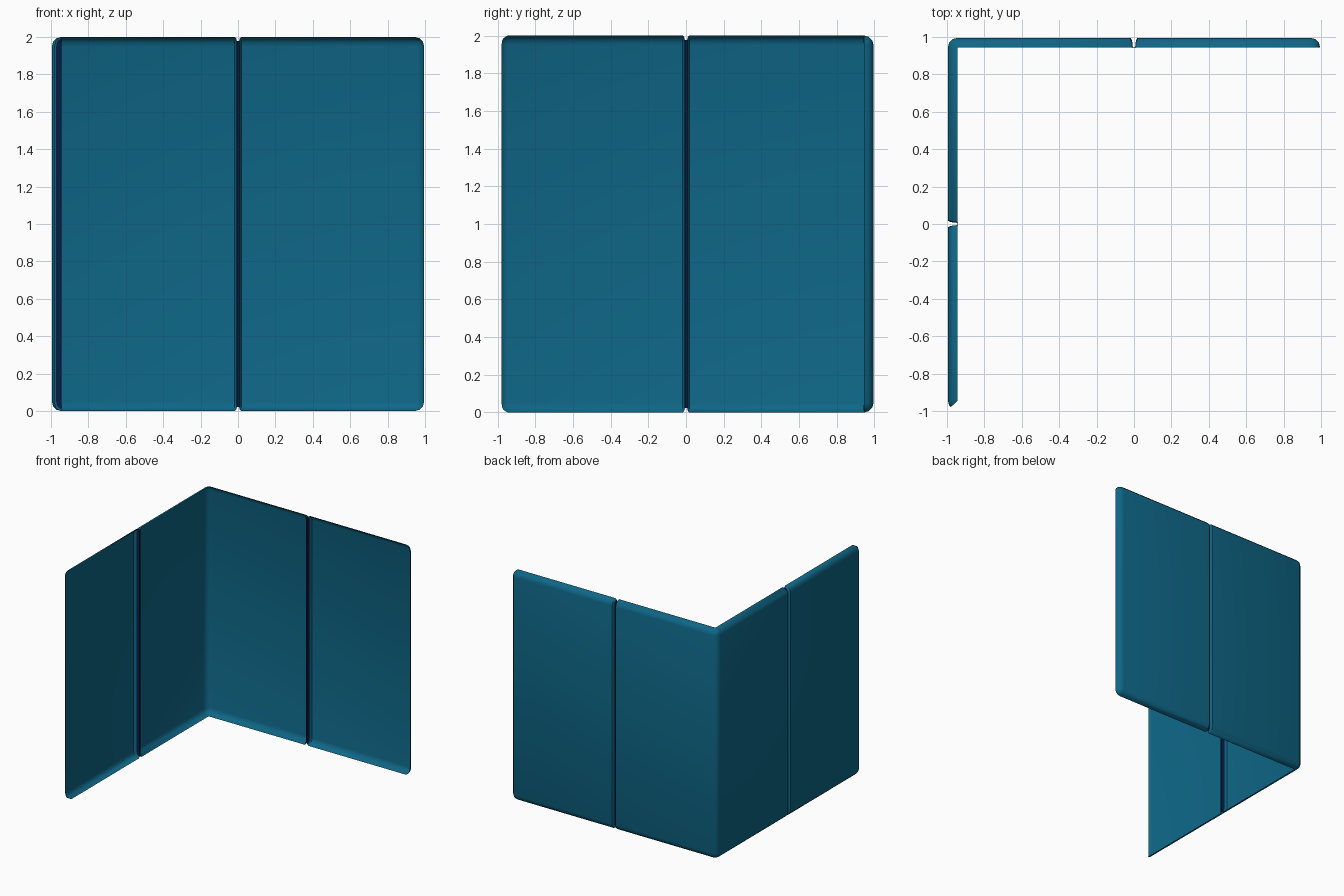
import bpy, bmesh
from mathutils import Vector

if "Cube" in bpy.data.objects:
    bpy.data.objects.remove(bpy.data.objects["Cube"])

H, W, R = 2.0, 0.995, 0.05      # height, half width, edge radius
RIM = W - R                     # inner rim of the thin shell


def material(name, rgb):
    m = bpy.data.materials.new(name)
    m.diffuse_color = (*rgb, 1)
    m.use_nodes = True
    m.node_tree.nodes["Principled BSDF"].inputs["Base Color"].default_value = m.diffuse_color
    return m


bm = bmesh.new()

# Rounded box that the two walls are taken from
bmesh.ops.create_cube(bm, size=2)
for v in bm.verts:
    v.co = Vector((v.co.x * W, v.co.y * W, (v.co.z + 1) * H / 2))
bmesh.ops.bevel(bm, geom=bm.edges[:], offset=R, segments=3, profile=0.5,
                affect='EDGES')

# Keep only the back wall and the left wall, with their rolled edges
unwanted = []
for f in bm.faces:
    c = f.calc_center_median()
    if c.x > -RIM and c.y < RIM:
        unwanted.append(f)
bmesh.ops.delete(bm, geom=unwanted, context='FACES')

# Trim the front end of the left wall along the diagonal
end = [f for f in bm.faces if f.calc_center_median().y < -0.9]
geom = set(end) | {e for f in end for e in f.edges} | {v for f in end for v in f.verts}
bmesh.ops.bisect_plane(bm, geom=list(geom), plane_co=(0, 0, 0), plane_no=(1, -1, 0))
cut = []
for f in bm.faces:
    c = f.calc_center_median()
    if c.y < -0.9 and c.x - c.y > 1e-5:
        cut.append(f)
bmesh.ops.delete(bm, geom=cut, context='FACES')

# Vertical groove in the middle of each wall: (distance from middle, sunk share)
GROOVE = [(0.018, 0.0), (0.013, 0.15), (0.009, 0.45), (0.006, 1.0)]
for axis in (0, 1):
    for d, _ in GROOVE:
        for s in (-1, 1):
            co, no = Vector((0, 0, 0)), Vector((0, 0, 0))
            co[axis], no[axis] = s * d, 1
            bmesh.ops.bisect_plane(bm, geom=bm.verts[:] + bm.edges[:] + bm.faces[:],
                                   plane_co=co, plane_no=no)
for v in bm.verts:
    along, depth, side = (0, 1, 1) if v.co.y > 0.9 else (1, 0, -1)
    for d, share in GROOVE:
        if abs(abs(v.co[along]) - d) < 1e-4:
            out = v.co[depth] * side - RIM
            v.co[depth] = side * (RIM + out * (1 - 0.95 * share) - 0.004 * share)
            if v.co.z > H - R:
                v.co.z = H - R + (v.co.z - H + R) * (1 - 0.45 * share)
            elif v.co.z < R:
                v.co.z = R - (R - v.co.z) * (1 - 0.45 * share)

# Dark colour in the grooves
for f in bm.faces:
    c = f.calc_center_median()
    f.material_index = int(min(abs(c.x), abs(c.y)) < 0.0095)

me = bpy.data.meshes.new("corner_wall_panels")
bm.to_mesh(me)
bm.free()
me.materials.append(material("teal blue", (0.0045, 0.133, 0.24)))
me.materials.append(material("dark navy", (0.002, 0.012, 0.06)))
wall = bpy.data.objects.new("corner_wall_panels", me)
bpy.context.collection.objects.link(wall)
bpy.context.view_layer.objects.active = wall
wall.select_set(True)
bpy.ops.object.shade_smooth_by_angle(angle=0.7)
